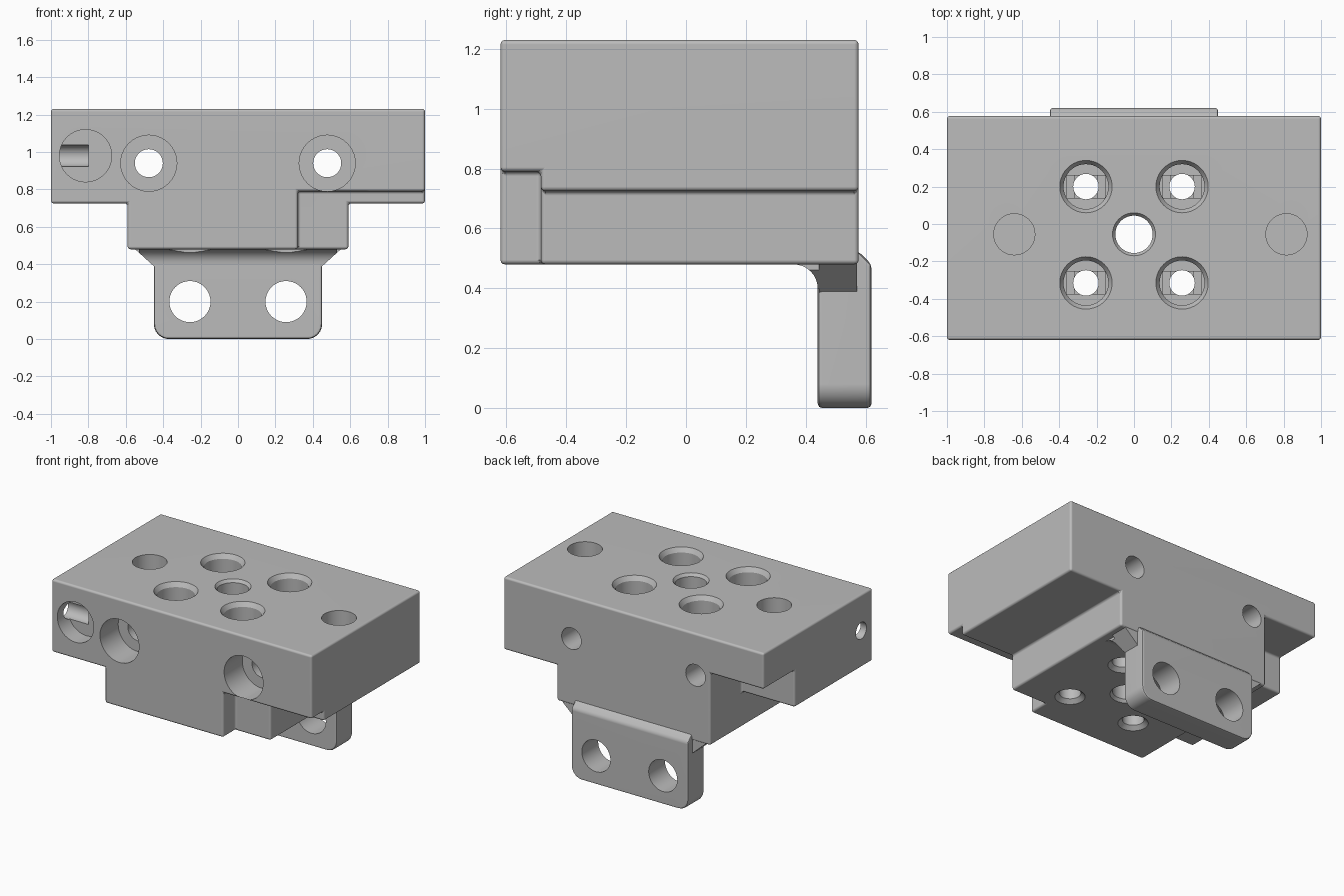
import bpy, bmesh, math
from mathutils import Matrix, Vector

cube = bpy.data.objects.get("Cube")
if cube:
    bpy.data.objects.remove(cube, do_unlink=True)

grey = bpy.data.materials.new("plain grey")
grey.use_nodes = True
COLOUR = (0.5, 0.5, 0.5, 1)
grey.diffuse_color = COLOUR
grey.node_tree.nodes["Principled BSDF"].inputs["Base Color"].default_value = COLOUR


def finish(bm, name):
    bmesh.ops.recalc_face_normals(bm, faces=bm.faces)
    mesh = bpy.data.meshes.new(name)
    bm.to_mesh(mesh)
    bm.free()
    mesh.materials.append(grey)
    ob = bpy.data.objects.new(name, mesh)
    bpy.context.collection.objects.link(ob)
    return ob


def prism(name, points, axis, lo, hi):
    """Extrude a flat outline along x (outline in y, z) or y (outline in x, z)."""
    bm = bmesh.new()
    place = (lambda a, b: (lo, a, b)) if axis == "x" else (lambda a, b: (a, lo, b))
    face = bm.faces.new([bm.verts.new(place(a, b)) for a, b in points])
    out = bmesh.ops.extrude_face_region(bm, geom=[face])
    move = Vector((hi - lo, 0, 0)) if axis == "x" else Vector((0, hi - lo, 0))
    bmesh.ops.translate(bm, vec=move, verts=[v for v in out["geom"] if isinstance(v, bmesh.types.BMVert)])
    return finish(bm, name)


def box(name, x0, x1, y0, y1, z0, z1):
    return prism(name, [(x0, z0), (x1, z0), (x1, z1), (x0, z1)], "y", y0, y1)


def lathe(name, profile, centre, axis="z", steps=40):
    """Turned cutter: profile of (radius, position along the axis)."""
    bm = bmesh.new()
    rings = [[bm.verts.new((r * math.cos(i * math.tau / steps), r * math.sin(i * math.tau / steps), h))
              for i in range(steps)] for r, h in profile]
    for a, b in zip(rings, rings[1:]):
        for i in range(steps):
            j = (i + 1) % steps
            bm.faces.new((a[i], a[j], b[j], b[i]))
    bm.faces.new(rings[0])
    bm.faces.new(rings[-1])
    turn = {"z": Matrix(), "y": Matrix.Rotation(-math.pi / 2, 4, "X"),
            "x": Matrix.Rotation(math.pi / 2, 4, "Y")}[axis]
    bm.transform(Matrix.Translation(centre) @ turn)
    return finish(bm, name)


def apply(ob, mod):
    bpy.context.view_layer.objects.active = ob
    bpy.ops.object.modifier_apply(modifier=mod.name)


def cut(ob, cutter):
    mod = ob.modifiers.new("cut", "BOOLEAN")
    mod.operation, mod.solver, mod.object = "DIFFERENCE", "EXACT", cutter
    apply(ob, mod)
    bpy.data.objects.remove(cutter, do_unlink=True)


def bevel(ob, width, segments=3):
    mod = ob.modifiers.new("bevel", "BEVEL")
    mod.width, mod.segments, mod.limit_method = width, segments, "ANGLE"
    mod.angle_limit = math.radians(40)
    apply(ob, mod)


def smooth(ob):
    bpy.ops.object.select_all(action="DESELECT")
    ob.select_set(True)
    bpy.context.view_layer.objects.active = ob
    bpy.ops.object.shade_smooth_by_angle(angle=math.radians(32))
    mod = ob.modifiers.new("normals", "WEIGHTED_NORMAL")
    mod.keep_sharp = True


# Main body: wide slab over a narrower block, with two corner notches
TOP, STEP, BASE = 1.23, 0.725, 0.48
FRONT, BACK = -0.62, 0.577
SIDE = 0.59
body = prism("body", [(-1, TOP), (-1, STEP), (-SIDE, STEP), (-SIDE, BASE),
                      (SIDE, BASE), (SIDE, STEP), (1, STEP), (1, TOP)], "y", FRONT, BACK)
cut(body, box("front_notch", 0.32, 1.1, -0.8, -0.485, 0.3, 0.79))
cut(body, box("back_notch", -1.1, -SIDE, 0.235, 0.8, 0.6, 0.98))
bevel(body, 0.015)

# Four counterbored screw holes with stepped floors
FLOOR = 0.68
for x in (-0.257, 0.257):
    for y in (0.2, -0.315):
        cut(body, lathe("screw_bore", [(0.15, TOP + 0.01), (0.14, TOP), (0.12, TOP - 0.03),
                                       (0.12, FLOOR)], (x, y, 0)))
        cut(body, box("slot", x - 0.103, x + 0.103, y - 0.06, y + 0.06, FLOOR - 0.02, FLOOR + 0.03))
        cut(body, box("square", x - 0.06, x + 0.06, y - 0.06, y + 0.06, FLOOR - 0.04, FLOOR + 0.02))
        cut(body, lathe("screw_hole", [(0.068, FLOOR + 0.01), (0.068, BASE + 0.025),
                                       (0.095, BASE), (0.1, BASE - 0.005)], (x, y, 0)))

# Central through hole, flared at both ends
cut(body, lathe("centre_hole", [(0.12, TOP + 0.01), (0.115, TOP), (0.1, TOP - 0.02), (0.1, BASE + 0.02),
                                (0.115, BASE), (0.12, BASE - 0.01)], (0, -0.055, 0)))

# Blind round pockets in the top
for x in (-0.64, 0.815):
    cut(body, lathe("pocket", [(0.11, TOP + 0.05), (0.11, TOP - 0.2)], (x, -0.055, 0)))

# Front bolt holes with wide recesses
for x in (-0.477, 0.477):
    cut(body, lathe("bolt_hole", [(0.15, FRONT - 0.05), (0.15, FRONT + 0.2),
                                  (0.075, FRONT + 0.2), (0.075, BACK + 0.05)], (x, 0, 0.94), "y"))

# Round front socket crossed by a side hole
cut(body, lathe("socket", [(0.14, FRONT - 0.05), (0.14, -0.5)], (-0.815, 0, 0.98), "y"))
cut(body, lathe("side_hole", [(0.058, -1.05), (0.058, -0.8)], (0, -0.495, 0.98), "x"))
smooth(body)

# Mounting lug below the back edge
R = 0.08
corners = [(math.copysign(0.45 - R, s) + R * math.cos(a), R + R * math.sin(a))
           for s, start in ((-1, math.pi), (1, 1.5 * math.pi))
           for a in [start + i * math.pi / 12 for i in range(7)]]
lug = prism("mounting_lug", corners + [(0.45, 0.525), (-0.45, 0.525)], "y", 0.44, 0.62)
cut(lug, prism("top_slope", [(0.57, 0.53), (0.65, 0.45), (0.65, 0.6), (0.57, 0.6)], "x", -0.6, 0.6))
bevel(lug, 0.015, 2)
for x in (-0.257, 0.257):
    cut(lug, lathe("lug_hole", [(0.11, 0.3), (0.11, 0.8)], (x, 0, 0.2), "y"))
smooth(lug)

# Sloped side webs joining lug and body
web = prism("side_webs", [(-0.55, 0.495), (-0.55, 0.48), (-0.445, 0.385),
                          (0.445, 0.385), (0.55, 0.48), (0.55, 0.495)], "y", 0.445, 0.572)
smooth(web)

# Concave fillet in front of the lug, scalloped around the rear screws
arc = [(0.36 + R * math.sin(t), 0.4 + R * math.cos(t))
       for t in [i * math.pi / 16 for i in range(9)]]
fillet = prism("lug_fillet", arc + [(0.46, 0.4), (0.46, 0.49), (0.36, 0.49)], "x", -0.53, 0.53)
for s in (-1, 1):
    cut(fillet, prism("end_slope", [(s * 0.55, 0.48), (s * 0.435, 0.376), (s * 0.7, 0.376)], "y", 0.3, 0.6))
    cut(fillet, lathe("scallop", [(0.21, 0.3), (0.21, 0.486)], (s * 0.257, 0.2, 0)))
smooth(fillet)
